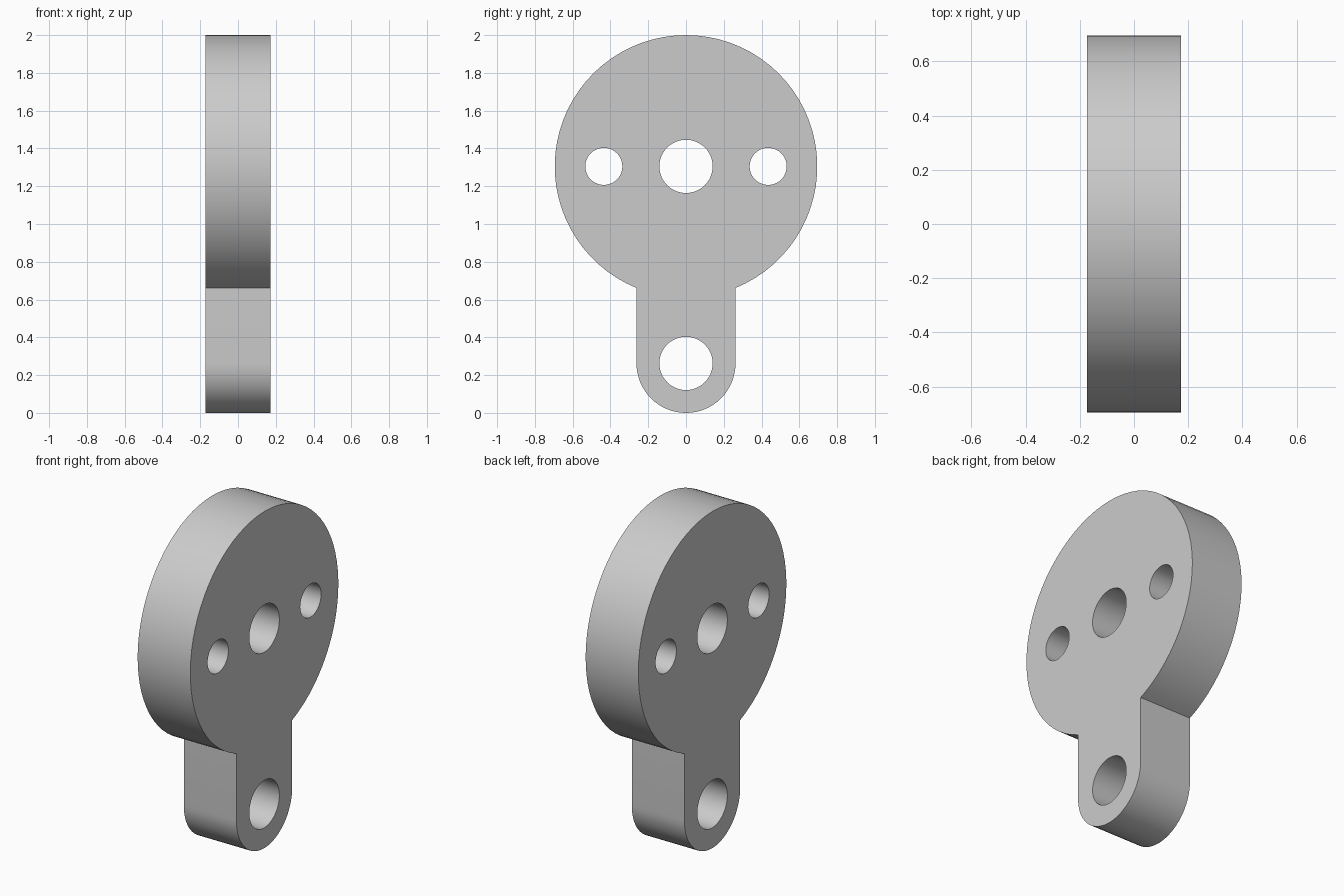
import bpy, bmesh, math

cube = bpy.data.objects.get("Cube")
if cube:
    bpy.data.objects.remove(cube, do_unlink=True)

DISC_R, DISC_Z = 0.695, 1.305
TAB_R, TAB_Z = 0.262, 0.262
HALF = 0.173


def arc(cy, cz, r, start, end, n):
    """n + 1 points (y, z) along an arc."""
    angles = [start + (end - start) * i / n for i in range(n + 1)]
    return [(cy + r * math.cos(a), cz + r * math.sin(a)) for a in angles]


def circle(cy, cz, r, n=48):
    return arc(cy, cz, r, 0, 2 * math.pi, n)[:-1]


# Outline: large disc running into a round-ended tab
neck = math.acos(TAB_R / DISC_R)
outline = arc(0, DISC_Z, DISC_R, -neck, math.pi + neck, 64)
outline += arc(0, TAB_Z, TAB_R, math.pi, 2 * math.pi, 32)

# Centre bore, two small side holes, tab bore
loops = [outline,
         circle(0, DISC_Z, 0.141),
         circle(-0.435, DISC_Z, 0.098),
         circle(0.435, DISC_Z, 0.098),
         circle(0, TAB_Z, 0.141)]

bm = bmesh.new()
edges = []
for loop in loops:
    verts = [bm.verts.new((-HALF, y, z)) for y, z in loop]
    edges += [bm.edges.new((v, verts[i - 1])) for i, v in enumerate(verts)]
bmesh.ops.triangle_fill(bm, edges=edges, use_beauty=True, normal=(1, 0, 0))

# Thicken the flat profile into a plate
result = bmesh.ops.extrude_face_region(bm, geom=bm.faces[:], use_keep_orig=True)
moved = [g for g in result["geom"] if isinstance(g, bmesh.types.BMVert)]
bmesh.ops.translate(bm, verts=moved, vec=(2 * HALF, 0, 0))
bmesh.ops.recalc_face_normals(bm, faces=bm.faces[:])

mesh = bpy.data.meshes.new("lever_plate")
bm.to_mesh(mesh)
bm.free()
plate = bpy.data.objects.new("lever_plate", mesh)
bpy.context.collection.objects.link(plate)

# Plain grey material
grey = bpy.data.materials.new("light_grey")
grey.use_nodes = True
colour = (0.6, 0.6, 0.6, 1)
grey.diffuse_color = colour
for node in grey.node_tree.nodes:
    if node.type == "BSDF_PRINCIPLED":
        node.inputs["Base Color"].default_value = colour
mesh.materials.append(grey)

# Smooth rims with crisp face edges
bpy.ops.object.select_all(action="DESELECT")
plate.select_set(True)
bpy.context.view_layer.objects.active = plate
bpy.ops.object.shade_smooth_by_angle(angle=math.radians(30))
